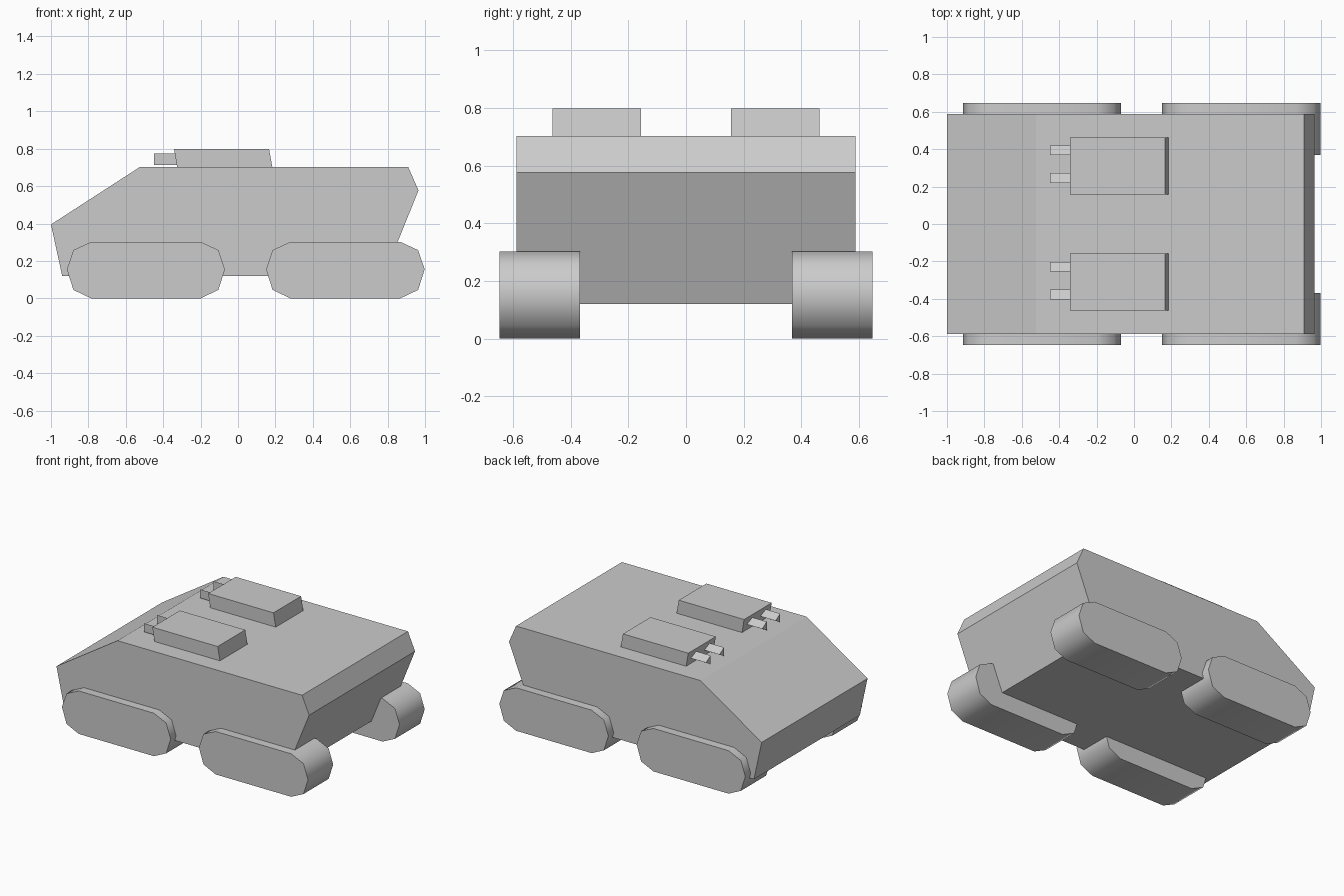
import bpy, bmesh, math

if "Cube" in bpy.data.objects:
    bpy.data.objects.remove(bpy.data.objects["Cube"])


def prism(name, profile, y0, y1, smooth=False):
    """Extrude an (x, z) profile from y0 to y1."""
    bm = bmesh.new()
    face = bm.faces.new([bm.verts.new((x, y0, z)) for x, z in profile])
    ext = bmesh.ops.extrude_face_region(bm, geom=[face])
    moved = [v for v in ext["geom"] if isinstance(v, bmesh.types.BMVert)]
    bmesh.ops.translate(bm, verts=moved, vec=(0, y1 - y0, 0))
    bmesh.ops.recalc_face_normals(bm, faces=bm.faces)
    mesh = bpy.data.meshes.new(name)
    bm.to_mesh(mesh)
    bm.free()
    obj = bpy.data.objects.new(name, mesh)
    bpy.context.collection.objects.link(obj)
    if smooth:
        bpy.ops.object.select_all(action="DESELECT")
        obj.select_set(True)
        bpy.context.view_layer.objects.active = obj
        bpy.ops.object.shade_smooth_by_angle(angle=math.radians(60))
    return obj


def track_profile(x0, x1):
    """Ten-sided loop with chamfered ends."""
    left = [(0.13, 0.0), (0.035, 0.045), (0, 0.155), (0.035, 0.258), (0.13, 0.302)]
    return [(x0 + d, z) for d, z in left] + [(x1 - d, z) for d, z in reversed(left)]


def barrel(name, y):
    """Three-sided gun barrel lying along x, ridge upward."""
    bpy.ops.mesh.primitive_cone_add(vertices=3, radius1=0.035, radius2=0.035, depth=0.13,
                                    location=(-0.385, y, 0.744),
                                    rotation=(0, -math.pi / 2, 0))
    bpy.context.object.name = name


# Armoured hull
prism("hull", [(-0.94, 0.12), (-1.0, 0.395), (-0.525, 0.702), (0.91, 0.702),
               (0.965, 0.577), (0.78, 0.12)], -0.588, 0.588)

for side, s in (("right", -1), ("left", 1)):
    # Track units
    for end, x0, x1 in (("front", -0.915, -0.07), ("rear", 0.15, 0.998)):
        prism(f"{end}_track_{side}", track_profile(x0, x1), s * 0.368, s * 0.648, True)
    # Roof weapon pod, slightly skewed in profile
    prism(f"weapon_pod_{side}", [(-0.325, 0.70), (-0.342, 0.798), (0.166, 0.798),
                                 (0.184, 0.70)], s * 0.157, s * 0.463)
    # Twin barrels
    for i, y in enumerate((0.237, 0.386)):
        barrel(f"barrel_{side}_{i + 1}", s * y)
